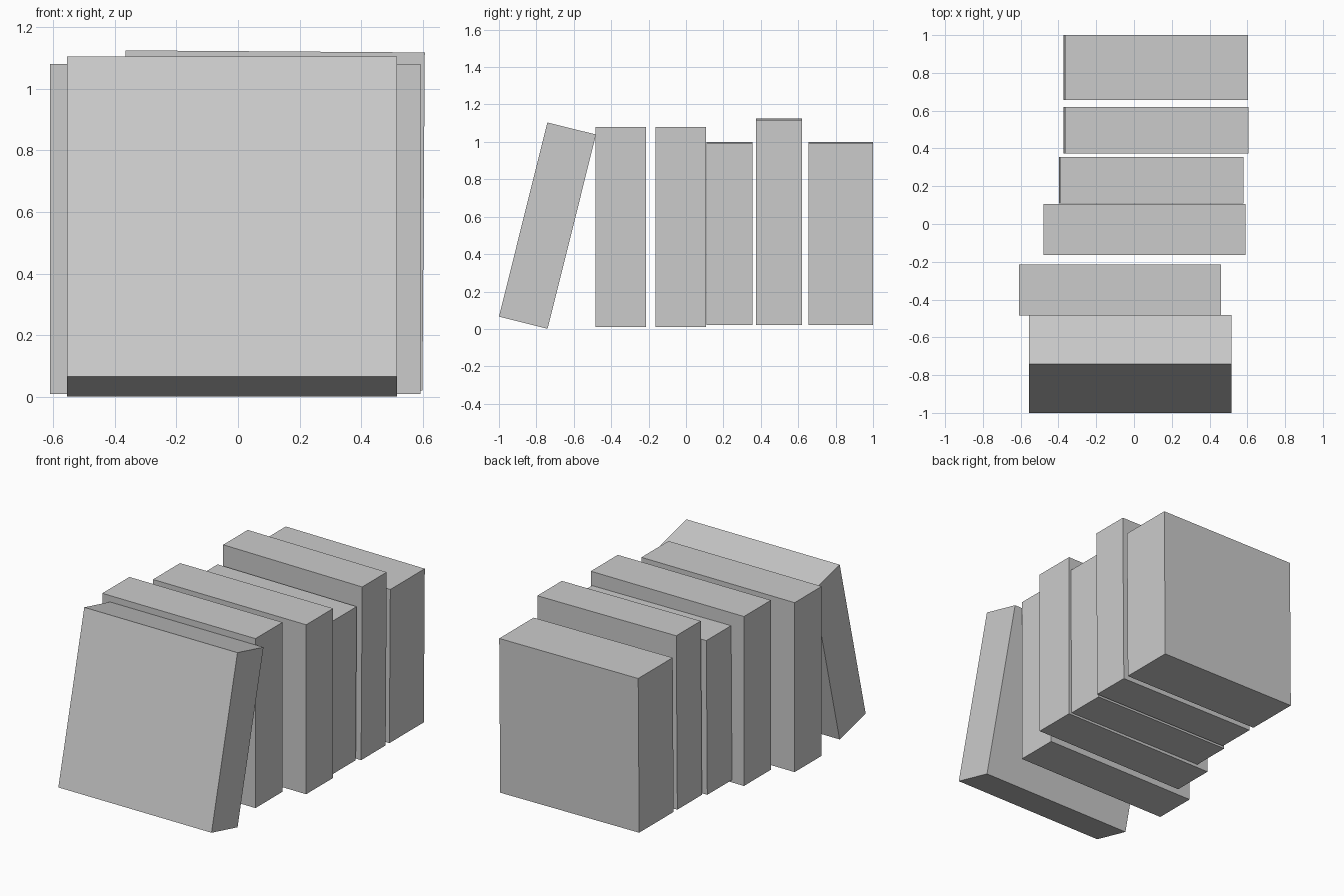
import bpy, math
from mathutils import Matrix, Vector

if "Cube" in bpy.data.objects:
    bpy.data.objects.remove(bpy.data.objects["Cube"])


def book(name, size, pivot, axis='X', angle=0.0, anchor=(0, 0, 0)):
    """Box of given size; anchor (0..1 per axis) sits on pivot and is the turning point."""
    bpy.ops.mesh.primitive_cube_add(size=1)
    ob = bpy.context.object
    ob.name = ob.data.name = name
    offset = Vector([(0.5 - a) for a in anchor])
    ob.data.transform(Matrix.Diagonal((*size, 1)) @ Matrix.Translation(offset))
    ob.matrix_world = Matrix.Translation(pivot) @ Matrix.Rotation(math.radians(angle), 4, axis)
    return ob


# Front book leaning back on the row, resting on its lower rear edge
book("leaning_book", (1.07, 0.268, 1.07), (-0.555, -0.74, 0.001), 'X', -14, (0, 1, 0))

# Two matching upright books
for name, x, y in (("upright_book_1", -0.609, -0.484), ("upright_book_2", -0.479, -0.164)):
    book(name, (1.07, 0.27, 1.07), (x, y, 0.01))

# Three rear books, tipped very slightly sideways
for name, x, y, depth, height in (("slim_book", -0.398, 0.109, 0.247, 0.972),
                                  ("tall_book", -0.373, 0.374, 0.245, 1.096),
                                  ("thick_book", -0.373, 0.656, 0.344, 0.972)):
    book(name, (0.971, depth, height), (x, y, 0.028), 'Y', 0.4)
